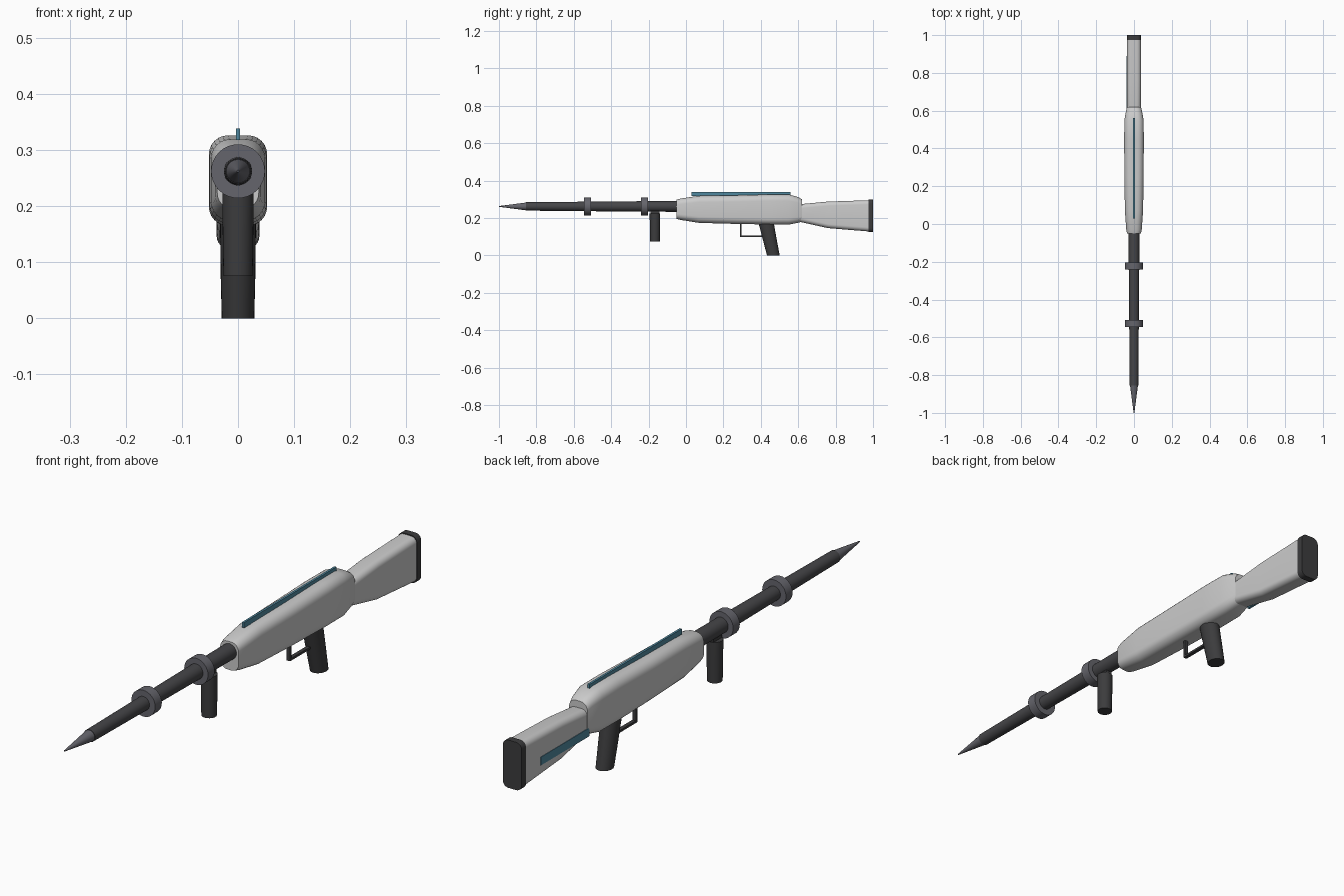
import bpy, bmesh, math
from mathutils import Vector, Matrix

if "Cube" in bpy.data.objects:
    bpy.data.objects.remove(bpy.data.objects["Cube"])


def mat(name, rgb):
    m = bpy.data.materials.new(name)
    m.diffuse_color = (*rgb, 1)
    m.use_nodes = True
    m.node_tree.nodes["Principled BSDF"].inputs["Base Color"].default_value = m.diffuse_color
    return m


SHELL = mat("light_grey", (0.72, 0.73, 0.75))
DARK = mat("charcoal", (0.045, 0.045, 0.047))
STEEL = mat("dark_steel", (0.06, 0.06, 0.065))
RING = mat("ring_grey", (0.13, 0.13, 0.15))
BLUE = mat("blue_strip", (0.08, 0.25, 0.35))
AXIS_Z = 0.262


def finish(name, bm, material, angle=35):
    bmesh.ops.recalc_face_normals(bm, faces=bm.faces)
    me = bpy.data.meshes.new(name)
    bm.to_mesh(me)
    bm.free()
    me.materials.append(material)
    ob = bpy.data.objects.new(name, me)
    bpy.context.collection.objects.link(ob)
    bpy.ops.object.select_all(action='DESELECT')
    ob.select_set(True)
    bpy.context.view_layer.objects.active = ob
    bpy.ops.object.shade_smooth_by_angle(angle=math.radians(angle))
    return ob


def loft(name, rings, material, angle=35):
    bm = bmesh.new()
    loops = [[bm.verts.new(p) for p in ring] for ring in rings]
    n = len(loops[0])
    for a, b in zip(loops, loops[1:]):
        for i in range(n):
            j = (i + 1) % n
            bm.faces.new((a[i], a[j], b[j], b[i]))
    bm.faces.new(loops[0])
    bm.faces.new(loops[-1])
    return finish(name, bm, material, angle)


def rounded(hw, hh, r, seg=6):
    """Rounded rectangle outline."""
    r = min(r, hw, hh)
    pts = []
    for q, (sx, sy) in enumerate([(1, 1), (-1, 1), (-1, -1), (1, -1)]):
        for k in range(seg + 1):
            a = math.pi / 2 * (q + k / seg)
            pts.append((sx * (hw - r) + r * math.cos(a), sy * (hh - r) + r * math.sin(a)))
    return pts


def shell(name, sections, material, angle=35):
    """Sections along y: (y, z bottom, z top, half width, corner radius)."""
    return loft(name, [[(x, y, (b + t) / 2 + z) for x, z in rounded(w, (t - b) / 2, r)]
                       for y, b, t, w, r in sections], material, angle)


def lathe(name, profile, material, n=32):
    """Profile of (y, radius) around the barrel axis."""
    return loft(name, [[(r * math.cos(2 * math.pi * i / n), y, AXIS_Z + r * math.sin(2 * math.pi * i / n))
                        for i in range(n)] for y, r in profile], material)


def handle(name, sections, material, n=28):
    """Upright elliptical handle: (z, y centre, half width, half depth)."""
    return loft(name, [[(w * math.cos(2 * math.pi * i / n), y + d * math.sin(2 * math.pi * i / n), z)
                        for i in range(n)] for z, y, w, d in sections], material)


def box(name, lo, hi, material):
    lo, hi = Vector(lo), Vector(hi)
    bm = bmesh.new()
    bmesh.ops.create_cube(bm, size=1, matrix=Matrix.Translation((lo + hi) / 2) @ Matrix.Diagonal((*(hi - lo), 1)))
    return finish(name, bm, material)


# receiver body and stock
shell("body", [(-0.05, 0.195, 0.298, 0.037, 0.028), (-0.03, 0.190, 0.304, 0.041, 0.03),
               (0.07, 0.174, 0.319, 0.048, 0.034), (0.25, 0.169, 0.321, 0.051, 0.034),
               (0.45, 0.165, 0.326, 0.052, 0.034), (0.55, 0.165, 0.326, 0.051, 0.034),
               (0.60, 0.175, 0.312, 0.042, 0.03), (0.62, 0.180, 0.300, 0.037, 0.028)], SHELL)
shell("stock", [(0.58, 0.185, 0.270, 0.035, 0.022), (0.62, 0.177, 0.275, 0.036, 0.022),
                (0.76, 0.146, 0.288, 0.037, 0.022), (0.98, 0.128, 0.295, 0.037, 0.022)], SHELL)
shell("butt_pad", [(0.975, 0.124, 0.298, 0.038, 0.022), (1.0, 0.124, 0.298, 0.038, 0.022)], DARK)

# barrel, pointed muzzle and collars
lathe("barrel", [(0.0, 0.029), (-0.22, 0.028), (-0.52, 0.0255), (-0.855, 0.0225)], STEEL)
lathe("muzzle_spike", [(-0.85, 0.0215), (-1.0, 0.002)], RING)
for i, y in enumerate((-0.222, -0.526)):
    lathe(f"collar_{i + 1}", [(y - 0.019, 0.048), (y + 0.019, 0.048)], RING)

# fore grip with its mount, and slanted pistol grip
handle("fore_grip", [(0.075, -0.166, 0.026, 0.026), (0.20, -0.166, 0.028, 0.028),
                     (0.225, -0.166, 0.028, 0.028)], DARK)
box("fore_grip_mount", (-0.012, -0.19, 0.215), (0.012, -0.142, 0.245), DARK)
handle("pistol_grip", [(0.0, 0.467, 0.029, 0.034), (0.08, 0.449, 0.031, 0.037),
                       (0.18, 0.427, 0.032, 0.041)], DARK)

# trigger guard
box("trigger_guard_front", (-0.007, 0.290, 0.098), (0.007, 0.298, 0.175), DARK)
box("trigger_guard_bottom", (-0.007, 0.290, 0.098), (0.007, 0.43, 0.106), DARK)

# blue strips on the top and on the left of the stock
box("top_rail", (-0.004, 0.03, 0.318), (0.004, 0.56, 0.338), BLUE)
box("stock_strip", (-0.0385, 0.61, 0.178), (-0.03, 0.89, 0.208), BLUE)
